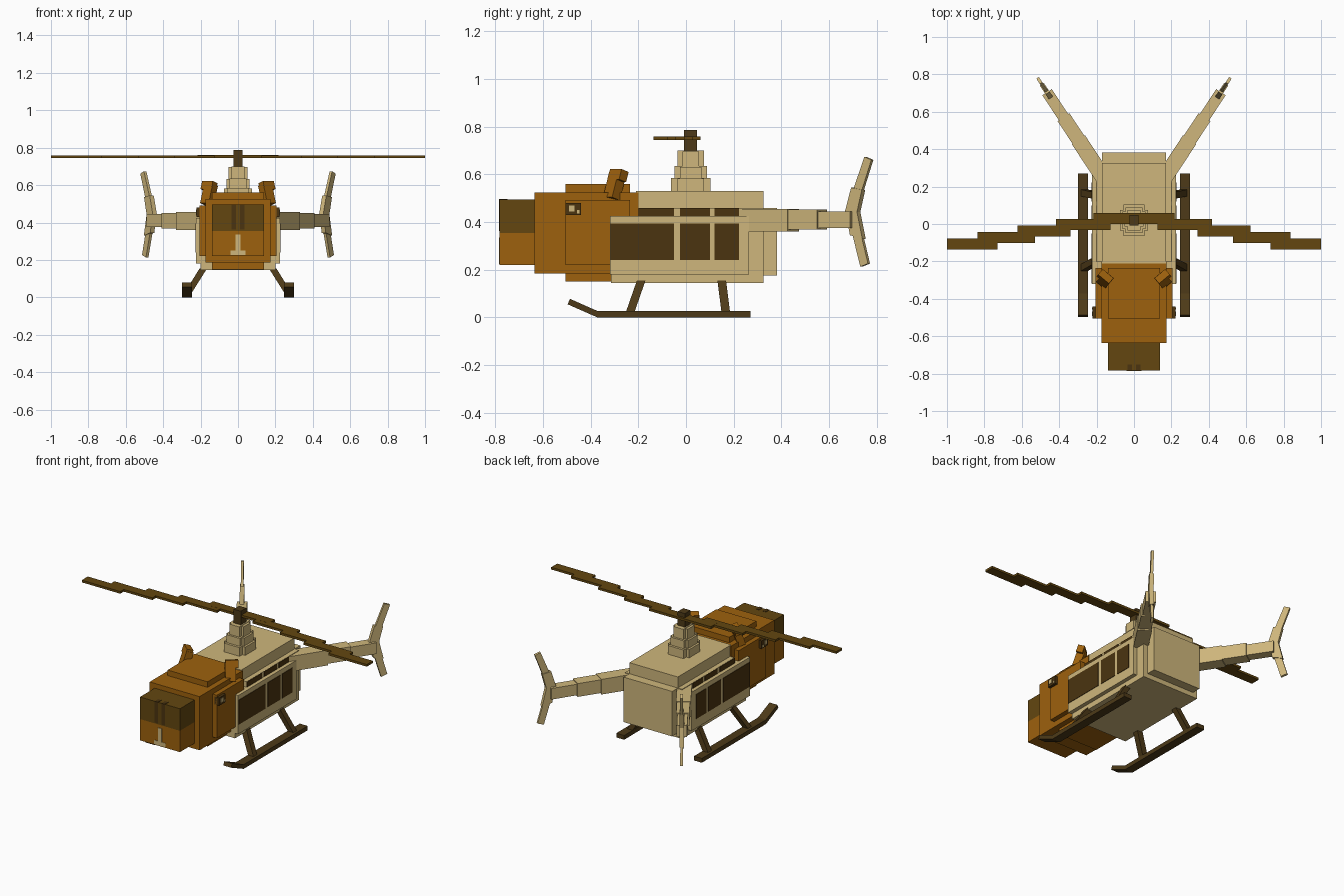
import bpy, bmesh, math
from mathutils import Vector, Matrix

if "Cube" in bpy.data.objects:
    bpy.data.objects.remove(bpy.data.objects["Cube"])


def material(name, rgb):
    m = bpy.data.materials.new(name)
    m.use_nodes = True
    m.diffuse_color = (*rgb, 1)
    bsdf = next(n for n in m.node_tree.nodes if n.type == 'BSDF_PRINCIPLED')
    bsdf.inputs["Base Color"].default_value = (*rgb, 1)
    bsdf.inputs["Roughness"].default_value = 0.9
    return m


CREAM = material("cream", (0.62, 0.47, 0.20))
ORANGE = material("orange", (0.34, 0.12, 0.004))
BROWN = material("rotor brown", (0.125, 0.062, 0.005))
GLASS = material("dark window", (0.07, 0.034, 0.005))
WOOD = material("dark wood", (0.075, 0.042, 0.009))


def finish(bm, name, mat):
    bmesh.ops.recalc_face_normals(bm, faces=bm.faces)
    me = bpy.data.meshes.new(name)
    bm.to_mesh(me)
    bm.free()
    me.materials.append(mat)
    ob = bpy.data.objects.new(name, me)
    bpy.context.collection.objects.link(ob)
    return ob


def box(name, mat, xs, ys, zs):
    """Axis-aligned box from three ranges."""
    lo, hi = (Vector(v) for v in zip(xs, ys, zs))
    bm = bmesh.new()
    m = Matrix.Translation((lo + hi) / 2) @ Matrix.Diagonal((*(hi - lo), 1))
    bmesh.ops.create_cube(bm, size=1, matrix=m)
    return finish(bm, name, mat)


def sym(name, mat, half, ys, zs):
    return box(name, mat, (-half, half), ys, zs)


def pair(name, mat, xs, ys, zs):
    box("left_" + name, mat, xs, ys, zs)
    box("right_" + name, mat, (-xs[1], -xs[0]), ys, zs)


def loft(name, mat, a, b):
    """Solid between two matching four-point loops."""
    bm = bmesh.new()
    va, vb = ([bm.verts.new(p) for p in loop] for loop in (a, b))
    bm.faces.new(va)
    bm.faces.new(vb)
    for i in range(4):
        j = (i + 1) % 4
        bm.faces.new((va[i], va[j], vb[j], vb[i]))
    return finish(bm, name, mat)


def oriented(name, mat, center, size, rot):
    bm = bmesh.new()
    m = Matrix.Translation(center) @ rot @ Matrix.Diagonal((*size, 1))
    bmesh.ops.create_cube(bm, size=1, matrix=m)
    return finish(bm, name, mat)


# Cabin
sym("cabin_core", CREAM, 0.17, (-0.21, 0.325), (0.145, 0.53))
sym("cabin_lower", CREAM, 0.2, (-0.315, 0.325), (0.145, 0.425))
sym("cabin_upper", CREAM, 0.2, (-0.2, 0.325), (0.42, 0.46))
sym("cabin_sides", CREAM, 0.225, (-0.32, 0.265), (0.18, 0.425))
sym("cabin_back", CREAM, 0.17, (0.32, 0.382), (0.175, 0.46))

# Side windows
for i, ys in enumerate(((-0.317, -0.05), (-0.025, 0.1), (0.12, 0.222))):
    pair(f"lower_window_{i}", GLASS, (0.222, 0.228), ys, (0.24, 0.395))
    pair(f"upper_window_{i}", GLASS, (0.197, 0.203),
         (max(ys[0], -0.2), ys[1]), (0.426, 0.459))

# Head
sym("head", ORANGE, 0.175, (-0.635, -0.2), (0.185, 0.525))
sym("head_middle", ORANGE, 0.14, (-0.505, -0.235), (0.15, 0.56))
sym("cheeks", ORANGE, 0.205, (-0.505, -0.235), (0.22, 0.492))
pair("eye", GLASS, (0.19, 0.222), (-0.505, -0.44), (0.43, 0.48))
pair("eye_light", CREAM, (0.22, 0.225), (-0.492, -0.468), (0.445, 0.47))
pair("eye_shine", CREAM, (0.22, 0.225), (-0.458, -0.446), (0.437, 0.45))

# Snout with dark upper half, nostril stripes and mouth mark
sym("snout_lower", ORANGE, 0.14, (-0.782, -0.63), (0.22, 0.355))
sym("snout_upper", BROWN, 0.14, (-0.782, -0.63), (0.355, 0.495))
pair("nostril", GLASS, (0.012, 0.036), (-0.785, -0.75), (0.362, 0.497))
sym("mouth_bar", CREAM, 0.04, (-0.785, -0.777), (0.225, 0.25))
sym("mouth_stem", CREAM, 0.013, (-0.785, -0.777), (0.25, 0.335))

# Mast stages with notched corners
MID = 0.02
stages = ((0.083, 0.055, 0.52, 0.585), (0.068, 0.046, 0.58, 0.635),
          (0.055, 0.034, 0.63, 0.70))
for i, (w, n, z0, z1) in enumerate(stages):
    sym(f"mast_long_{i}", CREAM, n, (MID - w, MID + w), (z0, z1))
    sym(f"mast_wide_{i}", CREAM, w * 0.9, (MID - n, MID + n), (z0, z1 - 0.003))
sym("rotor_hub", WOOD, 0.025, (-0.008, 0.047), (0.69, 0.787))

# Stepped rotor blades
sym("rotor_center", BROWN, 0.217, (0, 0.06), (0.745, 0.76))
steps = ((0.125, 0.417), (0.34, 0.622), (0.53, 0.837), (0.73, 1.0))
for i, xs in enumerate(steps):
    y = -0.032 - 0.035 * i
    pair(f"blade_{i}", BROWN, xs, (y, y + 0.06), (0.7455, 0.7595))

DIR = Vector((0.55, 0.835, 0)).normalized()
SIDE = Vector((DIR.y, -DIR.x, 0))
ORIGIN = Vector((0.187, 0.283, 0))


def mirror_pt(p, s):
    return Vector((p[0] * s, p[1], p[2]))


for s, label in ((1, "left"), (-1, "right")):
    # Tail booms
    turn = Matrix.Rotation(-s * math.atan2(DIR.x, DIR.y), 4, 'Z')
    for i, (a, b, w, z0, z1) in enumerate((
            (-0.06, 0.20, 0.085, 0.36, 0.456),
            (0.15, 0.345, 0.076, 0.368, 0.452),
            (0.33, 0.505, 0.06, 0.375, 0.445))):
        c = ORIGIN + DIR * (a + b) / 2
        c.z = (z0 + z1) / 2
        oriented(f"{label}_boom_{i}", CREAM, mirror_pt(c, s),
                 (w, b - a, z1 - z0), turn)

    # Swept tail fins, outlined by depth and height
    fins = {
        "upper_fin_root": (0.026, ((0.69, 0.38), (0.674, 0.444),
                                   (0.70, 0.545), (0.745, 0.535), (0.724, 0.44))),
        "upper_fin_tip": (0.016, ((0.704, 0.53), (0.753, 0.674),
                                  (0.782, 0.661), (0.738, 0.52))),
        "lower_fin_root": (0.026, ((0.678, 0.44), (0.724, 0.445),
                                   (0.747, 0.33), (0.695, 0.345))),
        "lower_fin_tip": (0.016, ((0.702, 0.35), (0.742, 0.335),
                                  (0.768, 0.226), (0.736, 0.213))),
    }
    for part, (t, outline) in fins.items():
        bm = bmesh.new()
        loops = []
        for off in (-t / 2, t / 2):
            pts = [ORIGIN + DIR * ((y - ORIGIN.y) / DIR.y) + SIDE * off
                   + Vector((0, 0, z)) for y, z in outline]
            loops.append([bm.verts.new(mirror_pt(p, s)) for p in pts])
            bm.faces.new(loops[-1])
        for i in range(len(outline)):
            j = (i + 1) % len(outline)
            bm.faces.new((loops[0][i], loops[0][j], loops[1][j], loops[1][i]))
        finish(bm, f"{label}_{part}", CREAM)

    # Ears
    tilt = Matrix.Rotation(s * math.radians(40), 4, 'Z') @ \
        Matrix.Rotation(math.radians(-18), 4, 'X')
    oriented(f"{label}_ear", ORANGE, (s * 0.155, -0.3, 0.55),
             (0.06, 0.045, 0.11), tilt)
    oriented(f"{label}_ear_tip", ORANGE, (s * 0.155, -0.285, 0.595),
             (0.075, 0.04, 0.045), tilt)

    # Skids with raised front ends
    x0, x1 = s * 0.245, s * 0.3

    def section(y, z0, z1, dy=0.0):
        return [(x0, y, z0), (x1, y, z0), (x1, y + dy, z1), (x0, y + dy, z1)]

    loft(f"{label}_skid", WOOD, section(0.27, 0, 0.027), section(-0.372, 0, 0.027))
    loft(f"{label}_skid_front", WOOD, section(-0.372, 0, 0.027),
         section(-0.497, 0.055, 0.078, 0.01))

    # Slanted struts
    for part, yt, yb in (("front_strut", -0.188, -0.235), ("rear_strut", 0.15, 0.167)):
        ends = []
        for xa, xb, y, z in ((0.165, 0.205, yt, 0.155), (0.25, 0.288, yb, 0.02)):
            ends.append([(s * xa, y - 0.018, z), (s * xb, y - 0.018, z),
                         (s * xb, y + 0.018, z), (s * xa, y + 0.018, z)])
        loft(f"{label}_{part}", WOOD, *ends)
